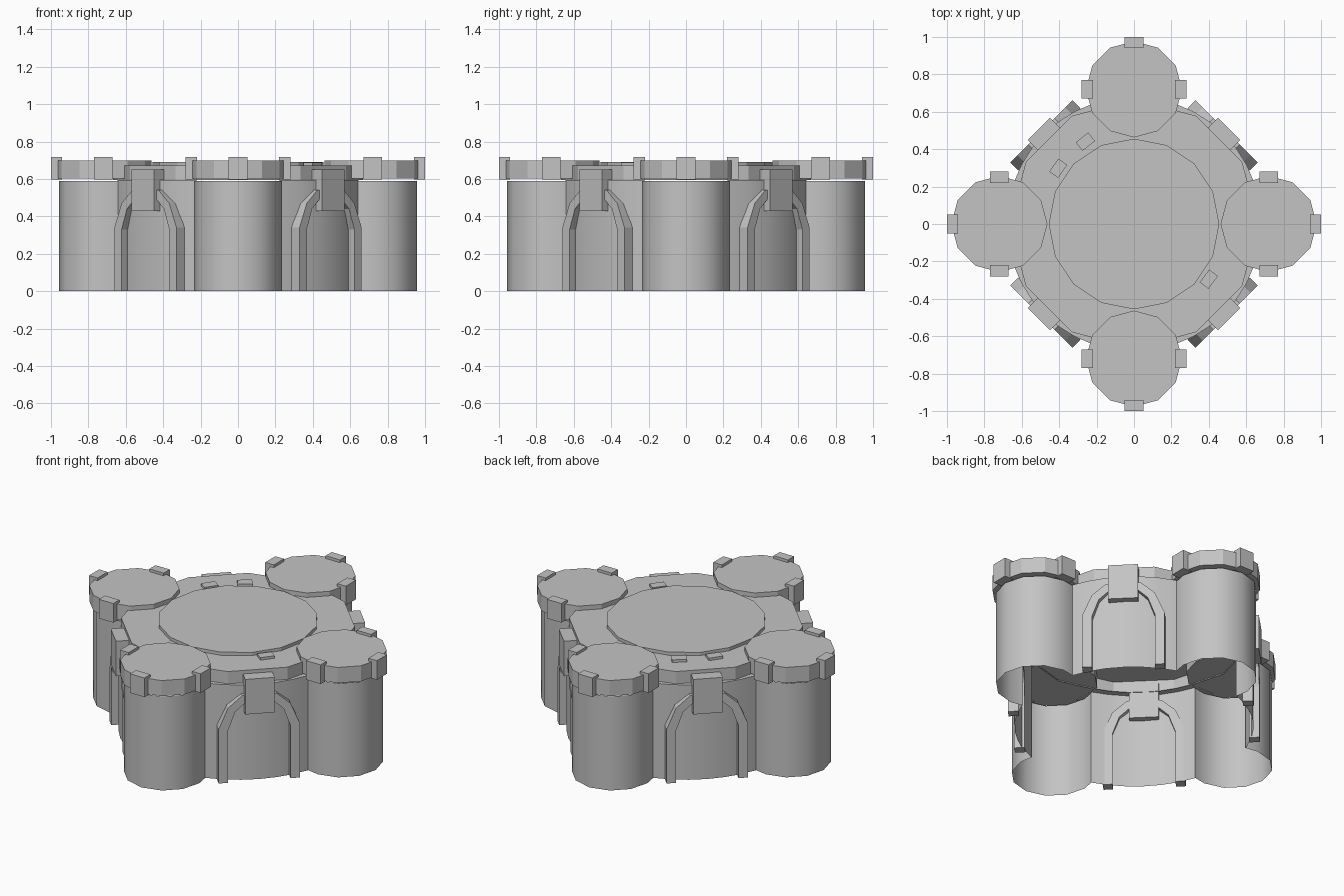
import bpy, bmesh
from math import radians, cos, sin, pi
from mathutils import Matrix, Vector

if "Cube" in bpy.data.objects:
    bpy.data.objects.remove(bpy.data.objects["Cube"])

stone = bpy.data.materials.new("grey stone")
stone.use_nodes = True
GREY = (0.55, 0.55, 0.55, 1)
stone.diffuse_color = GREY
stone.node_tree.nodes["Principled BSDF"].inputs["Base Color"].default_value = GREY


def finish(bm, name, place=None, smooth=False):
    bmesh.ops.recalc_face_normals(bm, faces=bm.faces)
    mesh = bpy.data.meshes.new(name)
    bm.to_mesh(mesh)
    bm.free()
    mesh.materials.append(stone)
    obj = bpy.data.objects.new(name, mesh)
    bpy.context.collection.objects.link(obj)
    if place:
        obj.matrix_world = place
    if smooth:
        bpy.ops.object.select_all(action='DESELECT')
        obj.select_set(True)
        bpy.context.view_layer.objects.active = obj
        bpy.ops.object.shade_smooth_by_angle(angle=radians(40))
    return obj


def turn(degrees, distance=0, z=0):
    return Matrix.Rotation(radians(degrees), 4, 'Z') @ Matrix.Translation((distance, 0, z))


def shell(name, angles, profile, place):
    """Open curved wall swept through the angles along a radius/height profile."""
    bm = bmesh.new()
    cols = [[bm.verts.new((r * cos(radians(a)), r * sin(radians(a)), z)) for r, z in profile]
            for a in angles]
    for a, b in zip(cols, cols[1:]):
        for i in range(len(profile) - 1):
            bm.faces.new((a[i], b[i], b[i + 1], a[i + 1]))
    finish(bm, name, place, True)


def prism(name, sides, radius, z0, z1, place=None, bottom=True):
    bm = bmesh.new()
    low, high = [[bm.verts.new((radius * cos(2 * pi * i / sides),
                                radius * sin(2 * pi * i / sides), z))
                  for i in range(sides)] for z in (z0, z1)]
    bm.faces.new(high)
    if bottom:
        bm.faces.new(low)
    for i in range(sides):
        j = (i + 1) % sides
        bm.faces.new((low[i], low[j], high[j], high[i]))
    finish(bm, name, place)


def box(name, size, place):
    bm = bmesh.new()
    bmesh.ops.create_cube(bm, size=1)
    bmesh.ops.scale(bm, vec=size, verts=bm.verts)
    finish(bm, name, place)


def arch(name, outer, inner, near, far, place):
    """Flat arch frame, mirrored from half outlines and extruded in depth."""
    bm = bmesh.new()
    full = [h + [(-y, z) for y, z in reversed(h)] for h in (outer, inner)]
    rings = [[bm.verts.new((x, y, z)) for y, z in path]
             for path, x in ((full[0], far), (full[1], far), (full[1], near), (full[0], near))]
    for k in range(4):
        a, b = rings[k], rings[(k + 1) % 4]
        for i in range(len(a) - 1):
            bm.faces.new((a[i], a[i + 1], b[i + 1], b[i]))
    for i in (0, -1):
        bm.faces.new([ring[i] for ring in rings])
    finish(bm, name, place)


# Corner towers with caps and outward battlements
for n in range(4):
    place = turn(90 * n, 0.72)
    shell(f"tower_{n}", [-110] + list(range(-90, 91, 30)) + [110],
          [(0.236, 0), (0.236, 0.59)], place)
    prism(f"tower_cap_{n}", 12, 0.257, 0.602, 0.7, place)
    for k in (-90, 0, 90):
        box(f"battlement_{n}_{k}", (0.06, 0.1, 0.12), place @ turn(k, 0.25, 0.657))

# Curved walls between the towers, each with an arch frame and keystone
outer = [(0.235, 0), (0.235, 0.34), (0.18, 0.47), (0.1, 0.54)]
inner = [(0.18, 0), (0.18, 0.33), (0.14, 0.44), (0.08, 0.495)]
for n in range(4):
    shell(f"wall_{n}", [-26 + 52 * i / 6 for i in range(7)],
          [(0.68, 0), (0.68, 0.595), (0.64, 0.595)], turn(45 + 90 * n))
    place = turn(45 + 90 * n)
    arch(f"arch_frame_{n}", outer, inner, 0.64, 0.7, place)
    box(f"keystone_{n}", (0.08, 0.17, 0.22), place @ Matrix.Translation((0.68, 0, 0.54)))

# Stepped roof
prism("roof_ledge", 12, 0.667, 0.595, 0.672, bottom=False)
prism("roof_disc", 16, 0.456, 0.66, 0.692)

# Loose slabs on the roof ledge
for i, (x, y, angle) in enumerate([(-0.26, 0.44, 38), (-0.405, 0.298, 55), (0.4, -0.295, 53)]):
    box(f"roof_slab_{i}", (0.085, 0.058, 0.03),
        Matrix.Translation((x, y, 0.673)) @ turn(angle))
